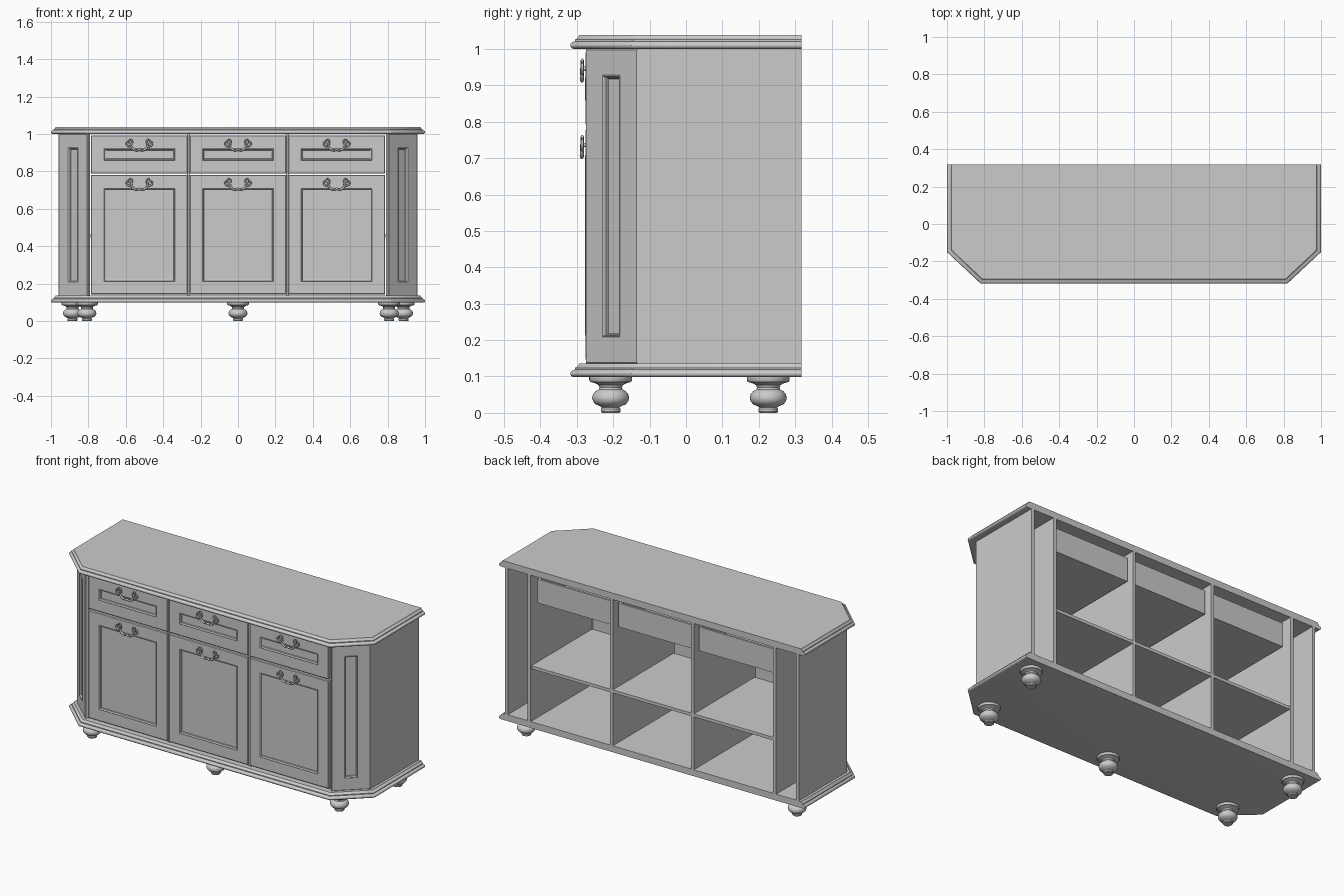
import bpy, bmesh, math
from mathutils import Matrix, Vector

if "Cube" in bpy.data.objects:
    bpy.data.objects.remove(bpy.data.objects["Cube"])

COL = bpy.context.collection
W, F, B = 1.0, -0.318, 0.318             # half width, front and back of the slabs
P, Q = Vector((1.0, -0.15)), Vector((0.82, F))   # ends of the clipped corner
N = Vector((P.y - Q.y, Q.x - P.x)).normalized()
ANGLE = math.atan2(P.y - Q.y, P.x - Q.x)


def add(name, verts, faces, matrix=None, smooth=False, bevel=0):
    me = bpy.data.meshes.new(name)
    me.from_pydata(verts, [], faces)
    bm = bmesh.new()
    bm.from_mesh(me)
    bmesh.ops.recalc_face_normals(bm, faces=bm.faces)
    bm.to_mesh(me)
    bm.free()
    ob = bpy.data.objects.new(name, me)
    COL.objects.link(ob)
    if matrix:
        ob.matrix_world = matrix
    if bevel:
        m = ob.modifiers.new("soft_edge", 'BEVEL')
        m.width, m.segments = bevel, 2
    if smooth:
        bpy.ops.object.select_all(action='DESELECT')
        ob.select_set(True)
        bpy.context.view_layer.objects.active = ob
        bpy.ops.object.shade_smooth_by_angle(angle=math.radians(35))
    return ob


def loft(name, rings, **kw):
    """Skin a list of equal-length closed rings and cap both ends."""
    n = len(rings[0])
    faces = [(r * n + i, r * n + (i + 1) % n, (r + 1) * n + (i + 1) % n, (r + 1) * n + i)
             for r in range(len(rings) - 1) for i in range(n)]
    last = (len(rings) - 1) * n
    faces += [tuple(range(n)), tuple(range(last, last + n))]
    return add(name, [v for r in rings for v in r], faces, **kw)


def box(name, x0, x1, y0, y1, z0, z1, **kw):
    return loft(name, [[(x0, y0, z), (x1, y0, z), (x1, y1, z), (x0, y1, z)] for z in (z0, z1)], **kw)


def outline(inset, z):
    """Cabinet footprint with clipped front corners, moved inwards by inset."""
    c = N.dot(P) - inset
    x, y = W - inset, F + inset
    side_y, front_x = (c - N.x * x) / N.y, (c - N.y * y) / N.x
    return [(-x, B, z), (-x, side_y, z), (-front_x, y, z),
            (front_x, y, z), (x, side_y, z), (x, B, z)]


def panel(name, w, z0, z1, rw, rz0, rz1, depth, matrix):
    """Board with a moulded, sunken field; local front is -y at y = 0."""
    def rect(hw, a, b, y):
        return [(-hw, y, a), (hw, y, a), (hw, y, b), (-hw, y, b)]
    e = 0.004
    rings = [rect(w, z0, z1, 0.02), rect(w, z0, z1, e), rect(w - e, z0 + e, z1 - e, 0)]
    for inset, y in ((-0.004, 0), (-0.002, -0.002), (0, 0), (0.002, depth * 0.6),
                     (0.005, depth * 0.7), (0.006, depth)):
        rings.append(rect(rw - inset, rz0 + inset, rz1 - inset, y))
    return loft(name, rings, matrix=matrix)


# Moulded top and plinth share one edge profile (inset, height)
EDGE = [(0.013, 0), (0.006, 0.001), (0.0015, 0.005), (0, 0.010), (0.0015, 0.015), (0.006, 0.019),
        (0.013, 0.021), (0.013, 0.026), (0.018, 0.028), (0.022, 0.032), (0.0245, 0.038)]
for name, z in (("top_slab", 1.0), ("plinth", 0.098)):
    loft(name, [outline(i, z + h) for i, h in EDGE], smooth=True)

# Body sides, clipped corner panels and dividers
LOW, HIGH = 0.136, 1.001
body = outline(0.04, 0)
corner_x, corner_y = body[3][0], body[3][1]
side_x, side_y = body[4][0], body[4][1]
half = math.hypot(side_x - corner_x, side_y - corner_y) / 2
for s, tag in ((-1, "left"), (1, "right")):
    xs = sorted((s * side_x, s * (side_x - 0.018)))
    box(f"side_{tag}", *xs, side_y, B, LOW, HIGH)
    m = (Matrix.Translation((s * (corner_x + side_x) / 2, (corner_y + side_y) / 2, 0))
         @ Matrix.Rotation(s * ANGLE, 4, 'Z'))
    panel(f"corner_panel_{tag}", half, LOW - 0.002, HIGH, 0.031, 0.212, 0.924, 0.012, m)
    box(f"outer_divider_{tag}", s * 0.802 - 0.01, s * 0.802 + 0.01, -0.255, B, LOW, HIGH)
    box(f"inner_divider_{tag}", s * 0.265 - 0.009, s * 0.265 + 0.009, -0.266, B, LOW, HIGH)


# Handle: scrolled bail with two mounting posts
def make_handle():
    cu = bpy.data.curves.new("handle", 'CURVE')
    cu.dimensions, cu.bevel_depth, cu.bevel_resolution, cu.resolution_u = '3D', 0.005, 2, 5

    def stroke(points, radii):
        sp = cu.splines.new('BEZIER')
        sp.bezier_points.add(len(points) - 1)
        for bp, p, r in zip(sp.bezier_points, points, radii):
            bp.co, bp.radius = p, r
            bp.handle_left_type = bp.handle_right_type = 'AUTO'
    cu.use_fill_caps = True
    half_bail = [(-0.034, 0.018), (-0.044, 0.012), (-0.042, -0.006), (-0.030, -0.020), (-0.014, -0.026)]
    full = half_bail + [(0, -0.022)] + [(-x, z) for x, z in reversed(half_bail)]
    stroke([(x, -0.010, z) for x, z in full], [.7, .9, 1, 1.2, .9, 1.2, .9, 1.2, 1, .9, .7])
    for s in (-1, 1):
        leaf = [(0.040, 0.004), (0.052, -0.004), (0.066, 0.002), (0.069, 0.014),
                (0.060, 0.020), (0.055, 0.013)]
        stroke([(s * x, -0.009, z) for x, z in leaf], [.7, 1, .9, .8, .8, .6])
        curl = [(0.042, 0.012), (0.040, 0.027), (0.052, 0.031), (0.056, 0.024)]
        stroke([(s * x, -0.009, z) for x, z in curl], [.8, .9, .8, .5])
        stroke([(s * 0.042, 0.004, 0.008), (s * 0.042, -0.013, 0.008)], [1.3, 1])
    ob = bpy.data.objects.new("handle", cu)
    COL.objects.link(ob)
    bpy.ops.object.select_all(action='DESELECT')
    ob.select_set(True)
    bpy.context.view_layer.objects.active = ob
    bpy.ops.object.convert(target='MESH')
    mesh = bpy.context.object.data
    bpy.data.objects.remove(bpy.context.object)
    return mesh


handle_mesh = make_handle()
FACE = -0.276

# Three bays: door, drawer, shelf and handles
for cx, tag in ((-0.527, "left"), (0, "middle"), (0.527, "right")):
    m = Matrix.Translation((cx, FACE, 0))
    panel(f"door_{tag}", 0.259, 0.143, 0.781, 0.185, 0.216, 0.706, 0.010, m)
    panel(f"drawer_front_{tag}", 0.259, 0.789, 0.993, 0.185, 0.862, 0.919, 0.010, m)
    for part, z in (("drawer", 0.938), ("door", 0.728)):
        h = bpy.data.objects.new(f"{part}_handle_{tag}", handle_mesh)
        h.location = (cx, FACE, z)
        COL.objects.link(h)
    box(f"shelf_{tag}", cx - 0.262, cx + 0.262, -0.25, B - 0.001, 0.448, 0.466)
    # open-topped drawer box
    a, b, f, k, z0, z1, t = cx - 0.243, cx + 0.243, FACE + 0.02, 0.285, 0.83, 0.97, 0.012
    box(f"drawer_bottom_{tag}", a, b, f, k, z0, z0 + t)
    box(f"drawer_back_{tag}", a, b, k - t, k, z0, z1)
    box(f"drawer_side_a_{tag}", a, a + t, f, k, z0, z1)
    box(f"drawer_side_b_{tag}", b - t, b, f, k, z0, z1)

# Turned bun feet (radius, height)
FOOT = [(0.024, 0), (0.027, 0.004), (0.027, 0.011), (0.024, 0.015), (0.030, 0.019), (0.041, 0.023),
        (0.048, 0.031), (0.051, 0.041), (0.048, 0.052), (0.041, 0.060), (0.033, 0.064),
        (0.031, 0.070), (0.034, 0.077), (0.044, 0.082), (0.056, 0.085), (0.059, 0.090), (0.059, 0.099)]
SEG = 32
for name, x, y in (("front_foot_left", -0.808, -0.207), ("front_foot_middle", 0, -0.207),
                   ("front_foot_right", 0.808, -0.207), ("back_foot_left", -0.885, 0.226),
                   ("back_foot_right", 0.885, 0.226)):
    loft(name, [[(r * math.cos(i * math.tau / SEG), r * math.sin(i * math.tau / SEG), z)
                 for i in range(SEG)] for r, z in FOOT],
         matrix=Matrix.Translation((x, y, 0)), smooth=True)
